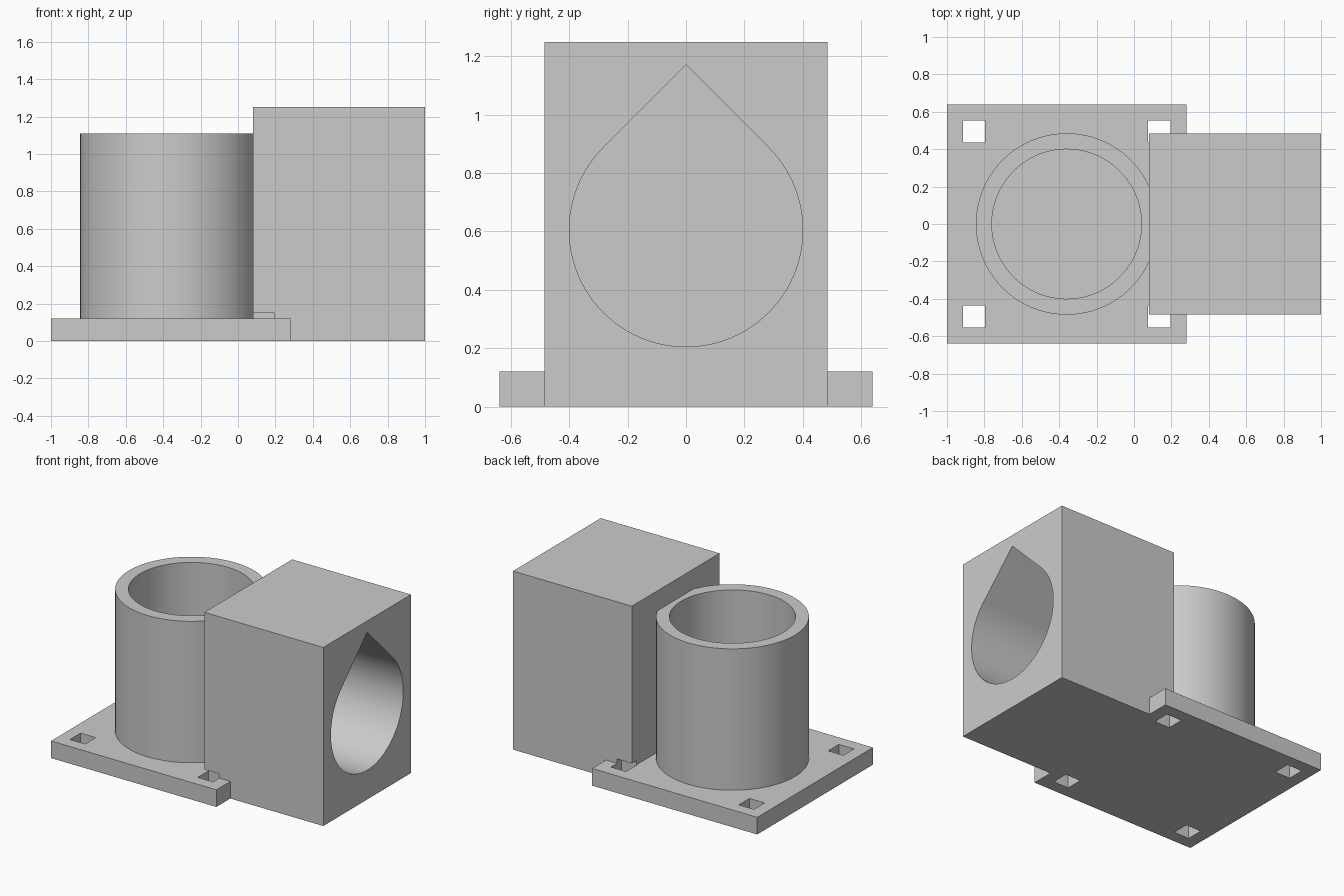
import bpy
import bmesh
from math import sin, cos, pi, sqrt
from mathutils import Vector

cube = bpy.data.objects.get("Cube")
if cube:
    bpy.data.objects.remove(cube, do_unlink=True)

grey = bpy.data.materials.new("plain_grey")
grey.use_nodes = True
grey.diffuse_color = (0.6, 0.6, 0.6, 1)
grey.node_tree.nodes["Principled BSDF"].inputs["Base Color"].default_value = (0.6, 0.6, 0.6, 1)


def prism(name, points, sweep):
    """Extrude a closed outline along a vector."""
    bm = bmesh.new()
    face = bm.faces.new([bm.verts.new(p) for p in points])
    new = bmesh.ops.extrude_face_region(bm, geom=[face])["geom"]
    verts = [v for v in new if isinstance(v, bmesh.types.BMVert)]
    bmesh.ops.translate(bm, verts=verts, vec=Vector(sweep))
    bmesh.ops.recalc_face_normals(bm, faces=bm.faces)
    mesh = bpy.data.meshes.new(name)
    bm.to_mesh(mesh)
    bm.free()
    mesh.materials.append(grey)
    obj = bpy.data.objects.new(name, mesh)
    bpy.context.collection.objects.link(obj)
    return obj


def box(name, x0, x1, y0, y1, z0, z1):
    return prism(name, [(x0, y0, z0), (x1, y0, z0), (x1, y1, z0), (x0, y1, z0)], (0, 0, z1 - z0))


def tube(name, x, radius, z0, z1, sides=96):
    ring = [(x + radius * cos(2 * pi * i / sides), radius * sin(2 * pi * i / sides), z0)
            for i in range(sides)]
    return prism(name, ring, (0, 0, z1 - z0))


def combine(target, tool, operation):
    """Apply a boolean and discard the tool."""
    bpy.context.view_layer.objects.active = target
    mod = target.modifiers.new("combine", "BOOLEAN")
    mod.operation = operation
    mod.solver = "EXACT"
    mod.object = tool
    bpy.ops.object.modifier_apply(modifier=mod.name)
    bpy.data.objects.remove(tool, do_unlink=True)


# Base plate, upright cup and side block joined into one body
WALL, PLATE, BORE, CUP_X = 0.085, 0.12, 0.4, -0.36
body = box("holder_body", -1, 0.28, -0.64, 0.64, 0, PLATE)
combine(body, box("side_block", 0.08, 1, -0.485, 0.485, 0, 1.25), "UNION")
combine(body, tube("upright_cup", CUP_X, BORE + WALL, PLATE / 2, 1.11), "UNION")

# Round blind bore in the cup
combine(body, tube("cup_bore", CUP_X, BORE, PLATE, 1.3), "DIFFERENCE")

# Teardrop blind bore in the block, opening to the side
arc = [pi / 4 - 1.5 * pi * i / 72 for i in range(73)]
mid = 0.605
teardrop = [(0.165, BORE * cos(a), mid + BORE * sin(a)) for a in arc]
teardrop.append((0.165, 0, mid + BORE * sqrt(2)))
combine(body, prism("teardrop_bore", teardrop, (1, 0, 0)), "DIFFERENCE")

# Square screw holes at the corners, notching the block
for x in (-0.855, 0.135):
    for y in (-0.495, 0.495):
        s = 0.059
        hole = box("screw_hole", x - s, x + s, y - s, y + s, -0.1, 0.15)
        combine(body, hole, "DIFFERENCE")

# Smooth the curved walls, keep the edges crisp
bpy.ops.object.select_all(action="DESELECT")
body.select_set(True)
bpy.context.view_layer.objects.active = body
bpy.ops.object.shade_smooth_by_angle(angle=pi / 6)
